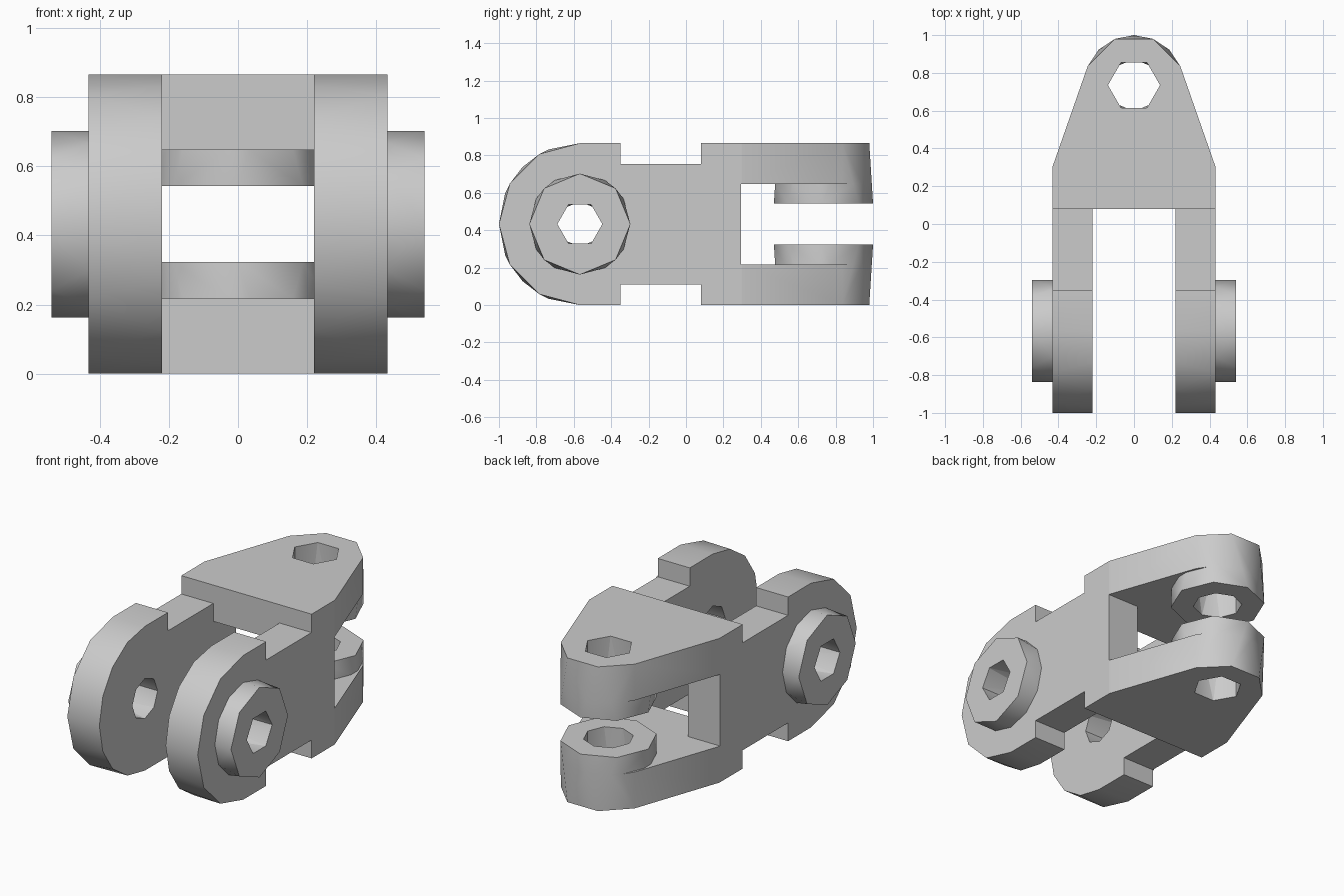
import bpy, bmesh
from math import sin, cos, pi, radians

if "Cube" in bpy.data.objects:
    bpy.data.objects.remove(bpy.data.objects["Cube"], do_unlink=True)

MID = 0.4325                    # half height, also the rounding radius of the arms
IN, OUT, CAP = 0.22, 0.4325, 0.54   # arm inside, arm outside, boss outside
PIN_Y, TIP_Y, TIP_R = -0.5675, 0.735, 0.265

grey = bpy.data.materials.new("plain_grey")
grey.use_nodes = True
grey.diffuse_color = (0.6, 0.6, 0.6, 1)
grey.node_tree.nodes["Principled BSDF"].inputs["Base Color"].default_value = (0.6, 0.6, 0.6, 1)


def hull(name, points):
    """Convex solid around the points, with flat faces merged."""
    bm = bmesh.new()
    for p in points:
        bm.verts.new(p)
    out = bmesh.ops.convex_hull(bm, input=bm.verts)
    spare = {g for g in out["geom_interior"] + out["geom_unused"]
             if isinstance(g, bmesh.types.BMVert)}
    bmesh.ops.delete(bm, geom=list(spare), context="VERTS")
    bmesh.ops.dissolve_limit(bm, angle_limit=radians(0.5), verts=bm.verts, edges=bm.edges)
    bmesh.ops.recalc_face_normals(bm, faces=bm.faces)
    mesh = bpy.data.meshes.new(name)
    bm.to_mesh(mesh)
    bm.free()
    mesh.materials.append(grey)
    ob = bpy.data.objects.new(name, mesh)
    bpy.context.collection.objects.link(ob)
    return ob


def box(name, xs, ys, zs):
    return hull(name, [(x, y, z) for x in xs for y in ys for z in zs])


def combine(target, other, operation):
    mod = target.modifiers.new(operation.lower(), "BOOLEAN")
    mod.operation, mod.solver, mod.object = operation, "EXACT", other
    bpy.context.view_layer.objects.active = target
    bpy.ops.object.modifier_apply(modifier=mod.name)
    bpy.data.objects.remove(other, do_unlink=True)


def ring(n, r, turn=0.0):
    return [(r * cos(turn + 2 * pi * i / n), r * sin(turn + 2 * pi * i / n)) for i in range(n)]


def pin_ring(x, n, r):
    """Circle in the fork plane at the given x."""
    return [(x, PIN_Y + a, MID + b) for a, b in ring(n, r)]


def tip_section(t):
    """Slice of the twisted tip drum: 0 at the plate face, 1 at the inner boss face."""
    pts = []
    start, end = ring(8, TIP_R, pi / 8), ring(8, TIP_R)
    for i in range(8):
        for j in (i, (i + 1) % 8):
            pts.append(tuple((1 - t) * a + t * b for a, b in zip(start[i], end[j])))
    return pts


def tip_slice(t, z):
    return [(a, TIP_Y + b, z) for a, b in tip_section(t)]


# Crossbar between the fork and the plates, with a square window
body = box("link_body", (-OUT, OUT), (0.08, 0.295), (0, 2 * MID))
combine(body, box("window", (-IN, IN), (0, 0.4), (0.2175, 0.6475)), "DIFFERENCE")

# Fork arms with necks, round ends and outer bosses
for s in (-1, 1):
    combine(body, box("neck", (s * IN, s * OUT), (-0.45, 0.2), (0.11, 0.755)), "UNION")
    pts = [(s * x, -0.35, z) for x in (IN, OUT) for z in (0, 2 * MID)]
    for x, n in ((OUT, 12), (IN, 16)):
        pts += [p for p in pin_ring(s * x, n, MID) if p[1] < PIN_Y + 0.01]
    combine(body, hull("arm_end", pts), "UNION")
    boss = pin_ring(s * OUT, 12, 0.27) + pin_ring(s * CAP, 8, 0.27)
    combine(body, hull("pin_boss", boss), "UNION")
    hole = []
    for x, n in ((CAP + 0.01, 6), (CAP, 6), (IN, 8), (IN - 0.01, 8)):
        hole += pin_ring(s * x, n, 0.12)
    combine(body, hull("pin_hole", hole), "DIFFERENCE")

# Tapered plates with inward bosses, above and below the middle
for s in (-1, 1):
    face, inner, cap = (MID + s * h for h in (MID, 0.215, 0.11))
    split = (face - inner) / (face - cap)
    pts = [(x, y, z) for x in (-OUT, OUT) for y in (0.08, 0.30) for z in (face, inner)]
    pts += tip_slice(0, face) + tip_slice(split, inner)
    pts += [(x, TIP_Y + 0.1, inner) for x in (-0.245, 0.245)]
    plate = hull("upper_plate" if s > 0 else "lower_plate", pts)
    combine(plate, hull("tip_boss", tip_slice(split, inner) + tip_slice(1, cap)), "UNION")
    hole = []
    for z, n in ((face + s * 0.01, 6), (face, 6), (cap, 8), (cap - s * 0.01, 8)):
        hole += [(a, TIP_Y + b, z) for a, b in ring(n, 0.1375)]
    combine(plate, hull("tip_hole", hole), "DIFFERENCE")
    combine(body, plate, "UNION")

# Soft facets on the round parts, crisp edges elsewhere
bpy.ops.object.select_all(action="DESELECT")
body.select_set(True)
bpy.context.view_layer.objects.active = body
bpy.ops.object.shade_smooth_by_angle(angle=radians(35))
